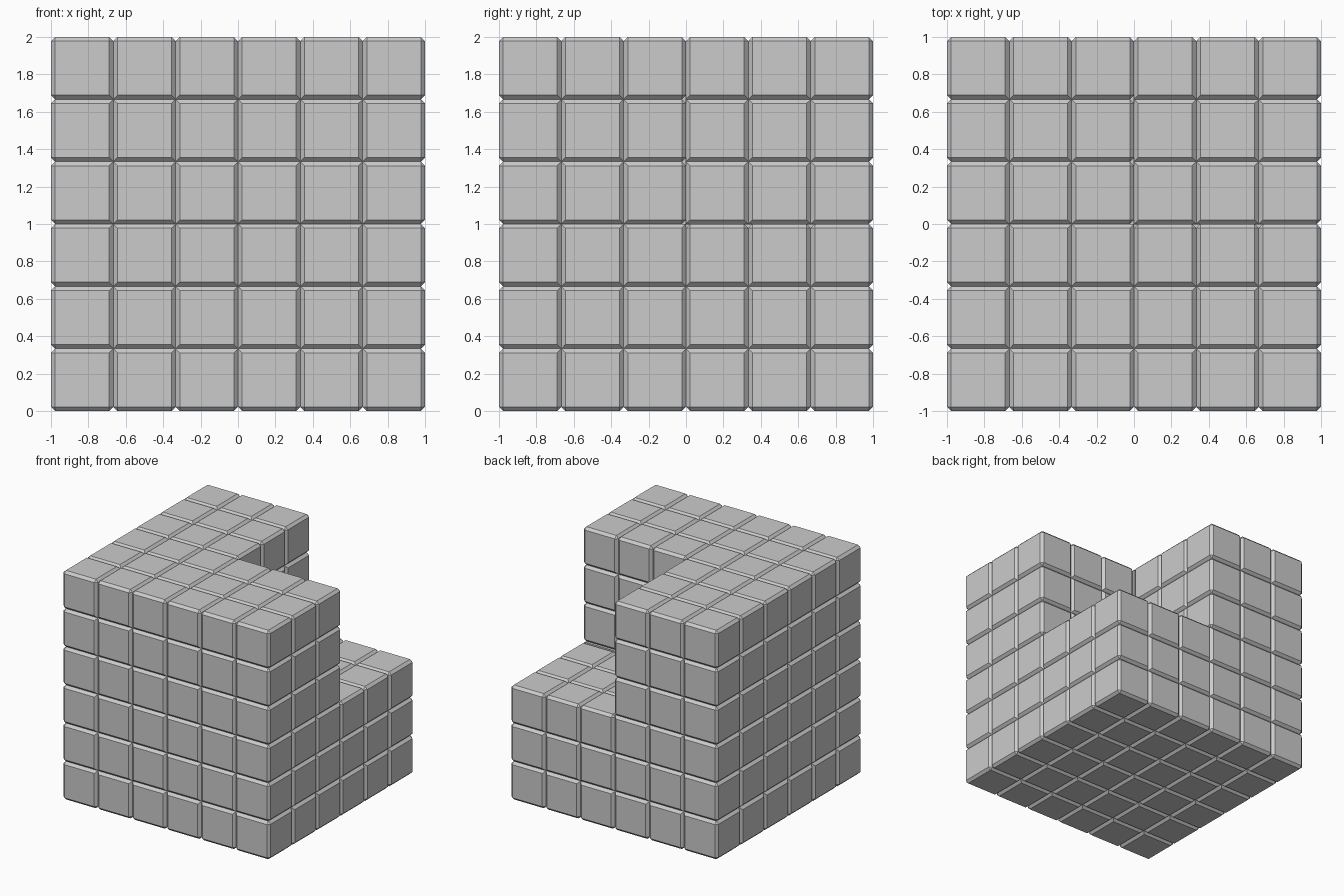
import bpy
import bmesh
from mathutils import Vector

start = bpy.data.objects.get("Cube")
if start:
    bpy.data.objects.remove(start, do_unlink=True)

COUNT = 6
HALF = COUNT // 2
CELL = 2 / COUNT
BEVEL = 0.022


def filled(x, y, z):
    """Block grid with the rear upper +x octant left open."""
    if not all(0 <= v < COUNT for v in (x, y, z)):
        return False
    return not (x >= HALF and y >= HALF and z >= HALF)


def add_block(target, x, y, z):
    """One block, chamfered only around its exposed faces."""
    bm = bmesh.new()
    bmesh.ops.create_cube(bm, size=CELL)
    bm.normal_update()
    edges = set()
    for face in bm.faces:
        n = [round(c) for c in face.normal]
        if not filled(x + n[0], y + n[1], z + n[2]):
            edges.update(face.edges)
    if edges:
        bmesh.ops.bevel(bm, geom=list(edges), offset=BEVEL, segments=1,
                        affect='EDGES', clamp_overlap=True)
    centre = Vector((x + 0.5 - HALF, y + 0.5 - HALF, z + 0.5)) * CELL
    bmesh.ops.translate(bm, verts=bm.verts, vec=centre)
    part = bpy.data.meshes.new("block_part")
    bm.to_mesh(part)
    bm.free()
    target.from_mesh(part)
    bpy.data.meshes.remove(part)


# Single grey material
grey = bpy.data.materials.new("light_grey")
grey.use_nodes = True
colour = (0.6, 0.6, 0.6, 1)
grey.diffuse_color = colour
grey.node_tree.nodes["Principled BSDF"].inputs["Base Color"].default_value = colour

# Stacked blocks, one object per half
for name, levels in (("lower_blocks", range(HALF)),
                     ("upper_blocks", range(HALF, COUNT))):
    bm = bmesh.new()
    for z in levels:
        for y in range(COUNT):
            for x in range(COUNT):
                if filled(x, y, z):
                    add_block(bm, x, y, z)
    mesh = bpy.data.meshes.new(name)
    bm.to_mesh(mesh)
    bm.free()
    mesh.materials.append(grey)
    bpy.context.collection.objects.link(bpy.data.objects.new(name, mesh))
